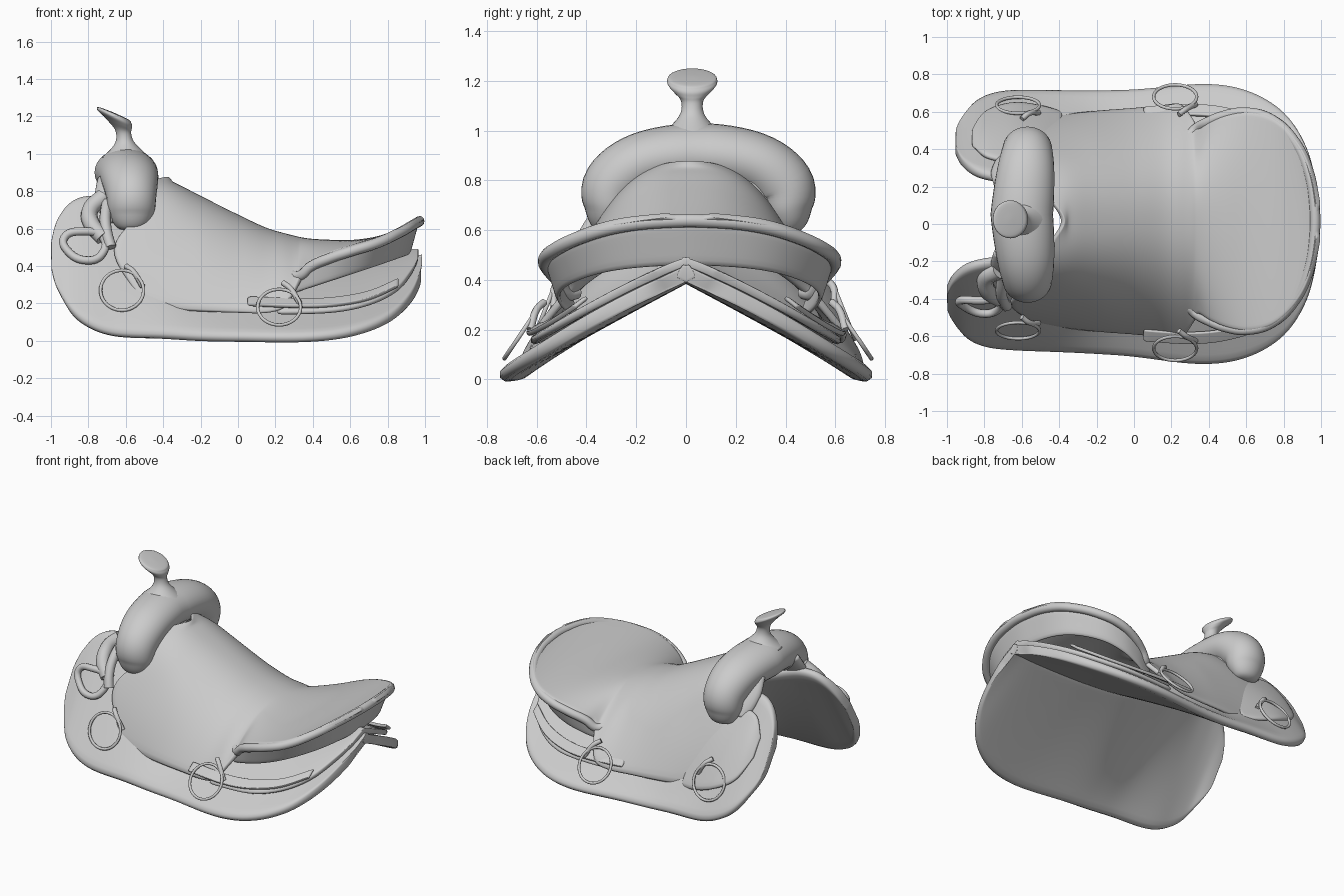
import bpy, bmesh
from math import sin, cos, pi, radians, exp, hypot

if "Cube" in bpy.data.objects:
    bpy.data.objects.remove(bpy.data.objects["Cube"])


def spline(rows, n):
    """Catmull-Rom resampling of a table of stations, n steps per span."""
    out = []
    for i in range(len(rows) - 1):
        a, b, c, d = rows[max(i - 1, 0)], rows[i], rows[i + 1], rows[min(i + 2, len(rows) - 1)]
        for k in range(n):
            t = k / n
            out.append([0.5 * (2 * q + (r - p) * t + (2 * p - 5 * q + 4 * r - s) * t * t
                               + (3 * q - p - 3 * r + s) * t ** 3) for p, q, r, s in zip(a, b, c, d)])
    out.append(list(rows[-1]))
    return out


def surface(name, rows, closed=False, thick=0.0):
    """Skin a grid of points; closed rows get end caps, open ones thickness."""
    bm = bmesh.new()
    vs = [[bm.verts.new(p) for p in r] for r in rows]
    n = len(rows[0])
    for r0, r1 in zip(vs, vs[1:]):
        for j in range(n if closed else n - 1):
            k = (j + 1) % n
            bm.faces.new((r0[j], r0[k], r1[k], r1[j]))
    if closed:
        bm.faces.new(vs[0])
        bm.faces.new(vs[-1])
        bmesh.ops.recalc_face_normals(bm, faces=bm.faces)
    else:
        bm.normal_update()
        if sum(f.normal.z * f.calc_area() for f in bm.faces) < 0:
            bmesh.ops.reverse_faces(bm, faces=bm.faces)
    me = bpy.data.meshes.new(name)
    bm.to_mesh(me)
    bm.free()
    ob = bpy.data.objects.new(name, me)
    bpy.context.collection.objects.link(ob)
    if thick:
        m = ob.modifiers.new("thickness", 'SOLIDIFY')
        m.thickness, m.offset = thick, -1
        s = ob.modifiers.new("round", 'SUBSURF')
        s.levels = s.render_levels = 1
    me.polygons.foreach_set("use_smooth", [True] * len(me.polygons))
    return ob


def panel(name, table, side, thick, bulge=0.0, warp=None):
    """Sheet from stations (x, inner y, inner z, outer y, outer z)."""
    rows = []
    for x, yi, zi, yo, zo in spline(table, 4):
        row = []
        for j in range(13):
            t = j / 12
            b = bulge * sin(pi * t) * min((yo - yi) / .5, 1)
            p = (x, side * (yi + (yo - yi) * t + b * 0.5), zi + (zo - zi) * t + b)
            row.append(warp(*p) if warp else p)
        rows.append(row)
    return surface(name, rows, thick=thick)


def tube(name, pts, r, cyclic=False):
    """Round cord through a few points."""
    cu = bpy.data.curves.new(name, 'CURVE')
    cu.dimensions = '3D'
    sp = cu.splines.new('BEZIER')
    sp.bezier_points.add(len(pts) - 1)
    for b, p in zip(sp.bezier_points, pts):
        b.co = p
        b.handle_left_type = b.handle_right_type = 'AUTO'
    sp.use_cyclic_u = cyclic
    sp.resolution_u = 6
    cu.bevel_depth = r
    cu.bevel_resolution = 3
    cu.use_fill_caps = True
    ob = bpy.data.objects.new(name, cu)
    bpy.context.collection.objects.link(ob)
    return ob


# Skirts: two sloping panels that meet at the back and part at the gullet
skirt = [(-1.0, .38, .53, .46, .39), (-.97, .31, .65, .53, .28), (-.9, .25, .75, .62, .17),
         (-.8, .22, .79, .67, .09), (-.65, .2, .77, .69, .04), (-.4, .15, .67, .7, .035),
         (-.2, .05, .57, .71, .03), (0, -.015, .51, .725, .03), (.35, -.015, .47, .765, .03),
         (.6, -.015, .46, .73, .06), (.8, -.015, .46, .61, .135), (.92, -.015, .465, .42, .25),
         (.97, -.015, .465, .22, .355), (.985, -.015, .465, .1, .41)]


def left_warp(x, y, z):
    k = min(max(.2 - x, 0) / .9, 1)
    return (x + .045 * k, y + .045 * k, z)


panel("skirt_right", skirt, -1, .06, 0)
panel("skirt_left", skirt, 1, .06, 0, left_warp)

# Rear jockeys layered on the skirts, and billet straps along their edges
jockey = [(.2, -.015, .49, .63, .16), (.5, -.015, .485, .63, .17), (.7, -.015, .485, .56, .21),
          (.85, -.015, .49, .43, .285), (.93, -.015, .495, .25, .38), (.965, -.015, .495, .12, .44)]
strap = [(.05, .57, .24, .63, .2), (.3, .585, .23, .645, .19), (.5, .565, .235, .625, .195),
         (.7, .5, .27, .56, .23), (.86, .4, .34, .45, .3)]
for s, tag in ((-1, "right"), (1, "left")):
    panel("rear_jockey_" + tag, jockey, s, .035, .012)
    panel("billet_strap_" + tag, strap, s, .02, .005)

# Left front flap reaching forward under the pommel
panel("front_flap_left", [(-.87, .42, .56, .5, .46), (-.8, .37, .68, .61, .32), (-.65, .33, .7, .66, .24),
                          (-.5, .28, .7, .645, .19), (-.38, .25, .64, .61, .17)], 1, .03, .03)

# Seat: stations (x, centre z, edge y, edge z), side flaps then the cantle dish
seat = [(-.47, .88, .56, .2), (-.35, .85, .58, .17), (-.2, .775, .6, .16), (0, .675, .615, .155),
        (.15, .605, .63, .155), (.25, .575, .635, .19), (.31, .56, .56, .29), (.34, .553, .5, .38),
        (.4, .545, .535, .43), (.5, .54, .575, .475), (.62, .54, .59, .515), (.75, .56, .55, .555),
        (.87, .605, .43, .61), (.94, .64, .28, .65), (.975, .665, .08, .67)]
rows = []
for x, zc, ye, ze in spline(seat, 4):
    power = 2.2 + .3 * min(max(-x, 0) / .4, 1)
    row = []
    for j in range(41):
        t = j / 20 - 1
        notch = .1 * exp(-(ye * t / .1) ** 2) * max(0, (-x - .35) / .12)
        reach = .2 * exp(-((abs(t) - .8) / .17) ** 2) * max(0, (-x - .2) / .27)
        row.append((x + notch - reach, ye * t + .015, zc + (ze - zc) * abs(t) ** power))
    rows.append(row)
surface("seat", rows, thick=.03)

# Rolled cantle rim and the wall beneath it
arc = [(x, ye, ze) for x, zc, ye, ze in seat[7:]]
rim = [(x, -y + .015, z) for x, y, z in arc] + [(x, y + .015, z) for x, y, z in reversed(arc)]
tube("cantle_rim", [(.29, -.44, .35)] + [(x - .01, y * .985, z - .034) for x, y, z in rim] + [(.29, .47, .35)], .028)
wall = []
for x, y, z in spline(rim, 4):
    k = (x - .34) / .64
    wall.append([(x - .03 - .05 * t, y * (.95 - .08 * t), (z - .03) * (1 - t) + (.24 + .22 * k) * t)
                 for t in (0, .25, .5, .75, 1)])
surface("cantle_back", wall, thick=.02)

# Pommel: arched swell lofted from stations (y, z, radius along x, radius across)
half = [(.36, .59, .01, .01), (.36, .605, .075, .06), (.357, .68, .12, .10),
        (.34, .78, .135, .125), (.22, .87, .155, .125), (0, .9, .167, .13)]
path = spline([(-y, z, a, b) for y, z, a, b in half] + half[-2::-1], 6)
rows = []
for i, (y, z, a, b) in enumerate(path):
    p, q = path[max(i - 1, 0)], path[min(i + 1, len(path) - 1)]
    ty, tz = q[0] - p[0], q[1] - p[1]
    d = hypot(ty, tz) or 1
    cx = -.6 + .03 * min(abs(y) / .35, 1)
    rows.append([(cx + a * cos(w), y + .05 - tz / d * b * sin(w), z + ty / d * b * sin(w))
                 for w in (2 * pi * k / 32 for k in range(32))])
surface("pommel", rows, closed=True)

# Fork legs joining the pommel to the skirts
for s, tag in ((-1, "right"), (1, "left")):
    rows = []
    for y, z, a in spline([(.18, .87, .14), (.24, .78, .155), (.29, .7, .14), (.33, .63, .11)], 4):
        rows.append([(-.61 + a * cos(w), s * (y + .045 * sin(w)) + .03, z + .025 * sin(w))
                     for w in (2 * pi * k / 24 for k in range(24))])
    surface("fork_leg_" + tag, rows, closed=True)

# Horn: flared neck with a tilted cap, stations (x, z, radius, tilt)
horn = [(-.6, .98, .13, 0), (-.6, 1.025, .08, 0), (-.605, 1.07, .047, 3), (-.615, 1.12, .045, 14),
        (-.638, 1.16, .075, 23), (-.656, 1.188, .098, 23), (-.663, 1.205, .1, 23),
        (-.662, 1.215, .085, 23), (-.661, 1.219, .01, 23)]
rows = []
for x, z, r, a in spline(horn, 4):
    a = radians(a)
    rows.append([(x + r * cos(w) * cos(a), .025 + r * sin(w), z - r * cos(w) * sin(a))
                 for w in (2 * pi * k / 32 for k in range(32))])
surface("horn", rows, closed=True)

# Rigging rings, each with a short hanger
for s, tag in ((-1, "right"), (1, "left")):
    for end, x, y, z, tilt, dy in (("front", -.62, .57, .27, 22, .065), ("rear", .22, .665, .18, 34, .015)):
        yc = y + (dy if s > 0 else 0)
        bpy.ops.mesh.primitive_torus_add(major_radius=.115, minor_radius=.009, major_segments=48,
                                         minor_segments=10, location=(x, s * yc, z),
                                         rotation=(radians(-s * (90 - tilt)), 0, 0))
        ring = bpy.context.object
        ring.name = end + "_ring_" + tag
        bpy.ops.object.shade_smooth()
        h = .115 * sin(radians(tilt))
        tube(end + "_ring_hanger_" + tag,
             [(x + .02, s * (yc - h - .03), z + .13), (x + .06, s * (yc - h), z + .1),
              (x + .11, s * (yc - .04), z + .02)], .015)

# Folded strap and loop hanging from the right front
tube("strap_loop", [(-.72, -.41, .55), (-.83, -.41, .585), (-.93, -.41, .55), (-.91, -.44, .48),
                    (-.8, -.48, .43), (-.73, -.46, .46)], .022, cyclic=True)
tube("strap_fold", [(-.72, -.25, .77), (-.79, -.29, .7), (-.78, -.36, .62), (-.72, -.4, .55)], .045)
tube("strap_tail", [(-.7, -.28, .74), (-.71, -.36, .65), (-.7, -.41, .57), (-.68, -.44, .5)], .03)
